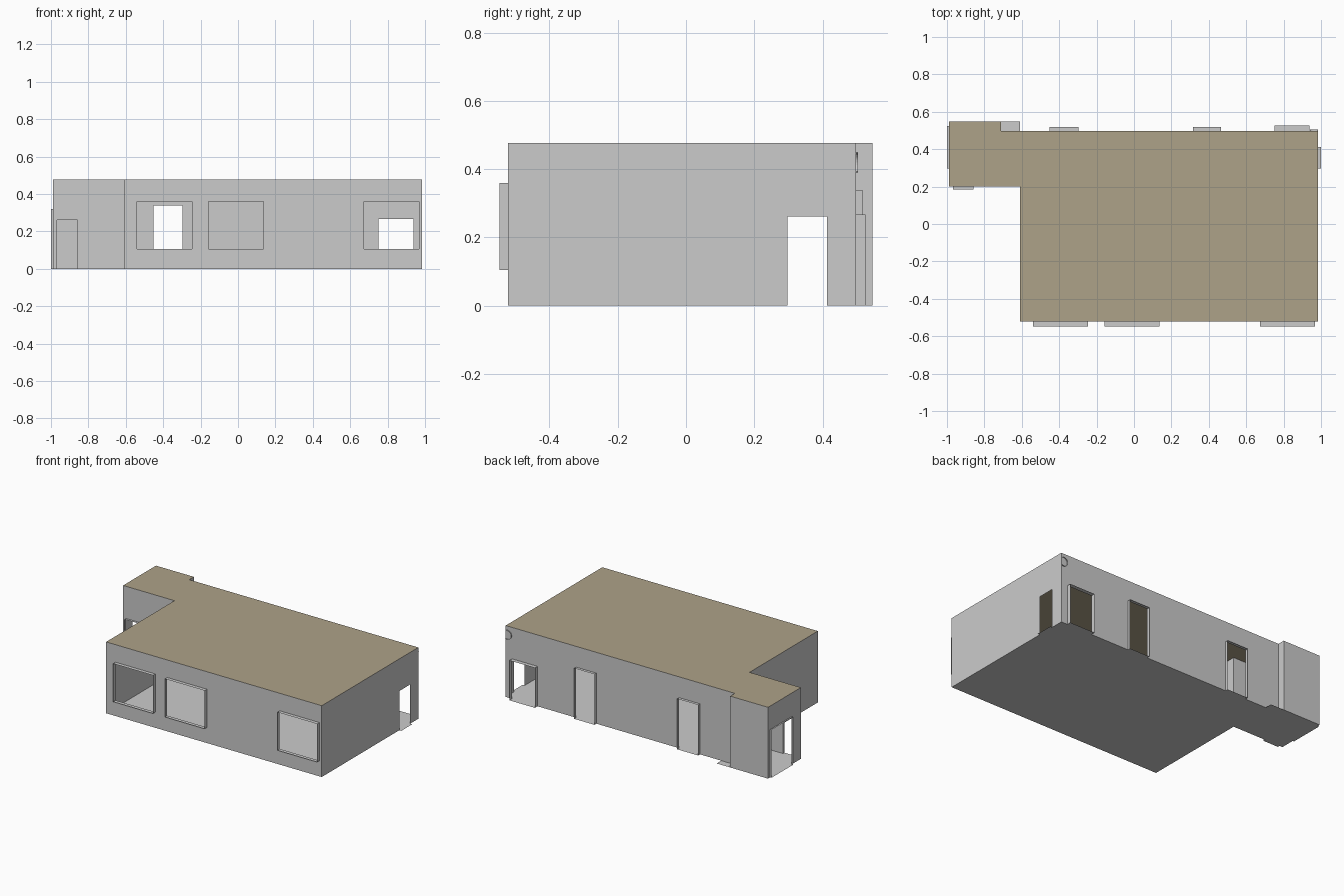
import bpy, bmesh, math
from mathutils import Vector

if "Cube" in bpy.data.objects:
    bpy.data.objects.remove(bpy.data.objects["Cube"])

H = 0.477  # wall height


def material(name, rgb):
    m = bpy.data.materials.new(name)
    m.diffuse_color = (*rgb, 1)
    m.use_nodes = True
    m.node_tree.nodes["Principled BSDF"].inputs["Base Color"].default_value = m.diffuse_color
    return m


GREY = material("plaster_grey", (0.60, 0.60, 0.60))
TAN = material("roof_tan", (0.42, 0.36, 0.25))


def sheet(name, faces, mat):
    """Object made of separate polygons, welded at shared corners."""
    bm = bmesh.new()
    for f in faces:
        bm.faces.new([bm.verts.new(p) for p in f])
    bmesh.ops.remove_doubles(bm, verts=bm.verts, dist=1e-5)
    me = bpy.data.meshes.new(name)
    bm.to_mesh(me)
    bm.free()
    me.materials.append(mat)
    ob = bpy.data.objects.new(name, me)
    bpy.context.collection.objects.link(ob)
    return ob


def wall(name, p0, p1, openings=()):
    """Thin wall from p0 to p1 with openings (a, b, z0, z1, reveal depth),
    a and b being world positions along the wall; reveals stick outwards."""
    o = Vector((*p0, 0))
    d = Vector((*p1, 0)) - o
    length = d.length
    d.normalize()
    n = Vector((d.y, -d.x, 0))
    axis = 0 if abs(d.x) > 0.5 else 1

    def pt(u, z, out=0.0):
        return o + d * u + n * out + Vector((0, 0, z))

    holes = []
    for a, b, z0, z1, depth in openings:
        u0, u1 = sorted(((a - o[axis]) * d[axis], (b - o[axis]) * d[axis]))
        holes.append((u0, u1, z0, z1, depth))
    us = sorted({0, length, *[h[0] for h in holes], *[h[1] for h in holes]})
    faces = []
    for u0, u1 in zip(us, us[1:]):
        # each column is solid except for the hole crossing it
        spans = [(0, H)]
        for h in holes:
            if h[0] < (u0 + u1) / 2 < h[1]:
                spans = [(0, h[2]), (h[3], H)]
        for z0, z1 in spans:
            if z1 - z0 > 1e-4:
                faces.append([pt(u0, z0), pt(u1, z0), pt(u1, z1), pt(u0, z1)])
    sheet(name, faces, GREY)

    # open box reveals around each opening
    for i, (u0, u1, z0, z1, depth) in enumerate(holes):
        c = [(u0, z0), (u1, z0), (u1, z1), (u0, z1)]
        quads = [[pt(*c[k]), pt(*c[(k + 1) % 4]), pt(*c[(k + 1) % 4], depth),
                  pt(*c[k], depth)] for k in range(4)]
        if name == "right_wall":
            quads = quads[:1]  # only a flat threshold here
        sheet(f"{name}_reveal_{i + 1}", quads, GREY)


# Plan corners
XL, XS, XM, XR = -0.99, -0.71, -0.61, 0.985
YF, YA, YB, YE = -0.522, 0.20, 0.498, 0.547

# Walls, running counter-clockwise
wall("front_wall", (XM, YF), (XR, YF),
     [(x, x + 0.294, 0.105, 0.36, 0.025) for x in (-0.54, -0.158, 0.674)])
wall("right_wall", (XR, YF), (XR, YB), [(0.298, 0.413, 0, 0.262, 0.015)])
wall("back_wall", (XR, YB), (XS, YB),
     [(0.75, 0.938, 0, 0.267, 0.028),
      (0.315, 0.465, 0, 0.338, 0.02),
      (-0.453, -0.297, 0, 0.338, 0.02)])
wall("annex_step_wall", (XS, YB), (XS, YE))
wall("annex_back_wall", (XS, YE), (XL, YE))
wall("annex_left_wall", (XL, YE), (XL, YA), [(0.297, 0.525, 0, 0.32, 0.01)])
wall("annex_front_wall", (XL, YA), (XM, YA), [(-0.968, -0.857, 0, 0.262, 0.015)])
wall("left_wall", (XM, YA), (XM, YF))

# Floor (reaches a little past the step) and roof
floor = [(XM, YF), (XR, YF), (XR, YB), (XM, YB), (XM, YE), (XL, YE), (XL, YA), (XM, YA)]
floor = [(XM, YF), (XR, YF), (XR, YB), (XM, YB)], [(XL, YA), (XM, YA), (XM, YE), (XL, YE)]
sheet("floor", [[(x, y, 0) for x, y in f] for f in floor], GREY)
roof = [(XM, YF), (XR, YF), (XR, YB), (XS, YB), (XS, YE), (XL, YE), (XL, YA), (XM, YA)]
sheet("roof", [[(x, y, H) for x, y in roof]], TAN)

# Small round vent rim at the back right corner, cut off by the corner
arc = [math.radians(60 + 240 * i / 16) for i in range(17)]
rim = [(0.97 + 0.03 * math.cos(a), 0.42 + 0.03 * math.sin(a)) for a in arc]
sheet("vent_rim", [[(a[0], YB, a[1]), (b[0], YB, b[1]), (b[0], YB + 0.006, b[1]),
                    (a[0], YB + 0.006, a[1])] for a, b in zip(rim, rim[1:])], GREY)
